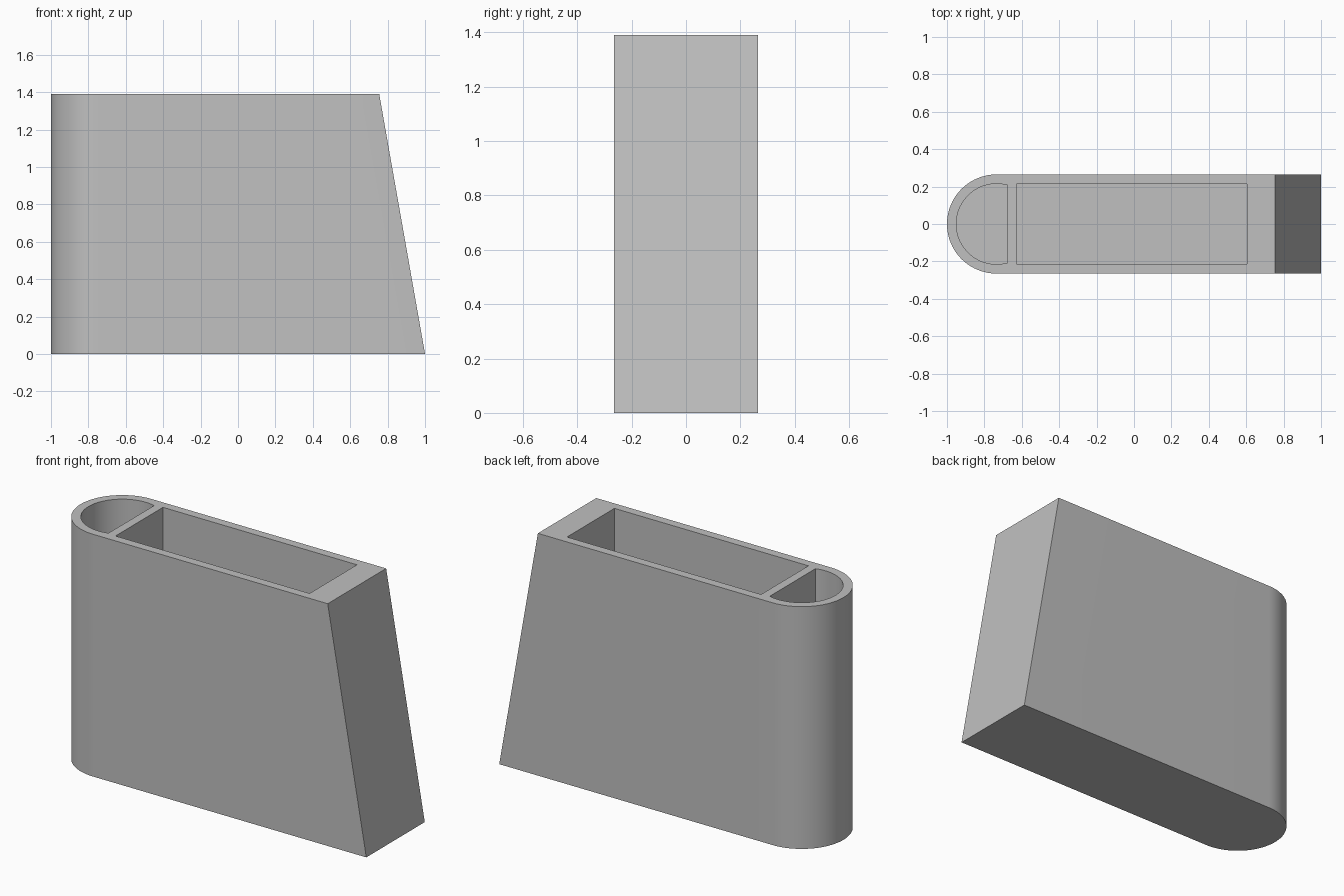
import bpy, bmesh, math

if "Cube" in bpy.data.objects:
    bpy.data.objects.remove(bpy.data.objects["Cube"], do_unlink=True)

HEIGHT, FLOOR = 1.39, 0.05
RADIUS, WALL = 0.265, 0.05
ARC_X = -1 + RADIUS
INNER = RADIUS - WALL

grey = bpy.data.materials.new("plain_grey")
grey.use_nodes = True
grey.diffuse_color = (0.53, 0.53, 0.53, 1)
grey.node_tree.nodes["Principled BSDF"].inputs["Base Color"].default_value = (0.53, 0.53, 0.53, 1)


def arc(radius, start, end, steps=48):
    """Arc points around the rounded end, angles in radians."""
    angles = [start + (end - start) * i / steps for i in range(steps + 1)]
    return [(ARC_X + radius * math.cos(a), radius * math.sin(a)) for a in angles]


def prism(name, outline, low, high):
    """Extrude a plan outline straight up from low to high."""
    bm = bmesh.new()
    face = bm.faces.new([bm.verts.new((x, y, low)) for x, y in outline])
    top = bmesh.ops.extrude_face_region(bm, geom=[face])["geom"]
    moved = [v for v in top if isinstance(v, bmesh.types.BMVert)]
    bmesh.ops.translate(bm, verts=moved, vec=(0, 0, high - low))
    bmesh.ops.recalc_face_normals(bm, faces=bm.faces)
    mesh = bpy.data.meshes.new(name)
    bm.to_mesh(mesh)
    bm.free()
    mesh.materials.append(grey)
    obj = bpy.data.objects.new(name, mesh)
    bpy.context.collection.objects.link(obj)
    return obj


# Solid body: rounded right end, square left end leaning inward at the top
body = prism("holder_body",
             arc(RADIUS, math.pi / 2, math.pi * 1.5) + [(1, -RADIUS), (1, RADIUS)],
             0, HEIGHT)
for v in body.data.vertices:
    if v.co.x > 0.9 and v.co.z > HEIGHT / 2:
        v.co.x = 0.755

# Pockets: a rounded one cut off by the divider, and a long rectangular one
cut = math.acos((-0.677 - ARC_X) / INNER)
round_pocket = prism("round_pocket_cutter", arc(INNER, cut, 2 * math.pi - cut),
                     FLOOR, HEIGHT + 0.1)
long_pocket = prism("long_pocket_cutter",
                    [(-0.627, -INNER), (0.605, -INNER), (0.605, INNER), (-0.627, INNER)],
                    FLOOR, HEIGHT + 0.1)

bpy.ops.object.select_all(action="DESELECT")
body.select_set(True)
bpy.context.view_layer.objects.active = body
for cutter in (round_pocket, long_pocket):
    mod = body.modifiers.new(cutter.name, "BOOLEAN")
    mod.operation = "DIFFERENCE"
    mod.solver = "EXACT"
    mod.object = cutter
    bpy.ops.object.modifier_apply(modifier=mod.name)
    bpy.data.objects.remove(cutter, do_unlink=True)

# Smooth curved walls, crisp edges
bpy.ops.object.shade_smooth_by_angle(angle=math.radians(30))
